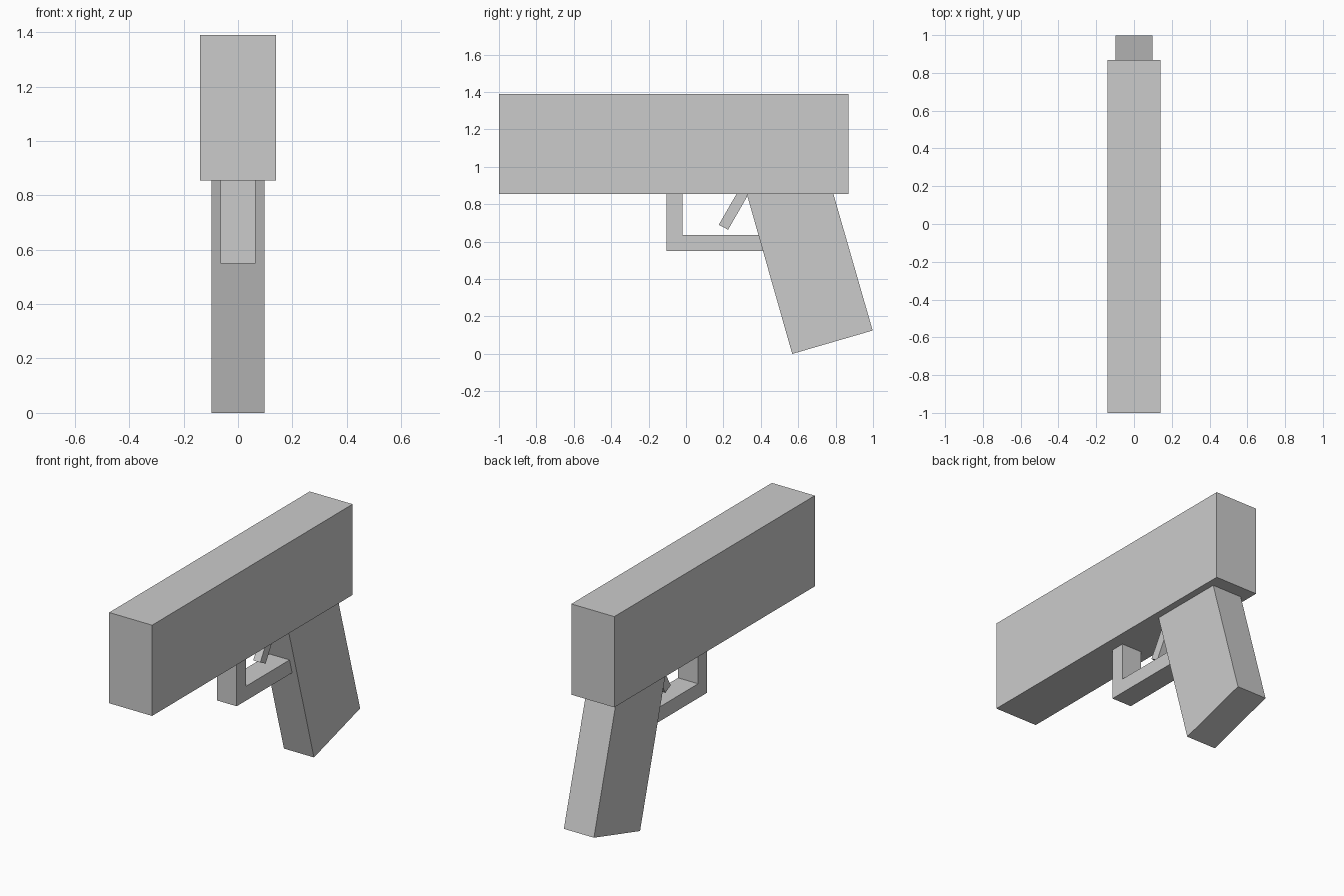
import bpy
import bmesh

if "Cube" in bpy.data.objects:
    bpy.data.objects.remove(bpy.data.objects["Cube"])


def extrude_profile(name, pts, half_width):
    """Extrude a (y, z) side profile symmetrically across x = 0."""
    bm = bmesh.new()
    face = bm.faces.new([bm.verts.new((-half_width, y, z)) for y, z in pts])
    res = bmesh.ops.extrude_face_region(bm, geom=[face])
    moved = [v for v in res["geom"] if isinstance(v, bmesh.types.BMVert)]
    bmesh.ops.translate(bm, verts=moved, vec=(2 * half_width, 0, 0))
    bmesh.ops.recalc_face_normals(bm, faces=bm.faces)
    mesh = bpy.data.meshes.new(name)
    bm.to_mesh(mesh)
    bm.free()
    obj = bpy.data.objects.new(name, mesh)
    bpy.context.collection.objects.link(obj)
    return obj


BASE = 0.855  # underside of the upper body

# Long upper block
extrude_profile("upper_body", [(-1, BASE), (0.868, BASE), (0.868, 1.39), (-1, 1.39)], 0.14)

# Raked handle
extrude_profile("grip", [(0.325, BASE), (0.568, 0.0), (0.998, 0.125), (0.788, BASE)], 0.098)

# L-shaped guard, ending against the sloping front of the grip
extrude_profile("trigger_guard", [(-0.105, BASE), (-0.105, 0.55), (0.412, 0.55),
                                  (0.388, 0.635), (-0.02, 0.635), (-0.02, BASE)], 0.065)

# Slanted trigger
extrude_profile("trigger", [(0.27, BASE), (0.175, 0.69), (0.225, 0.664),
                            (0.325, 0.838), (0.325, BASE)], 0.023)
